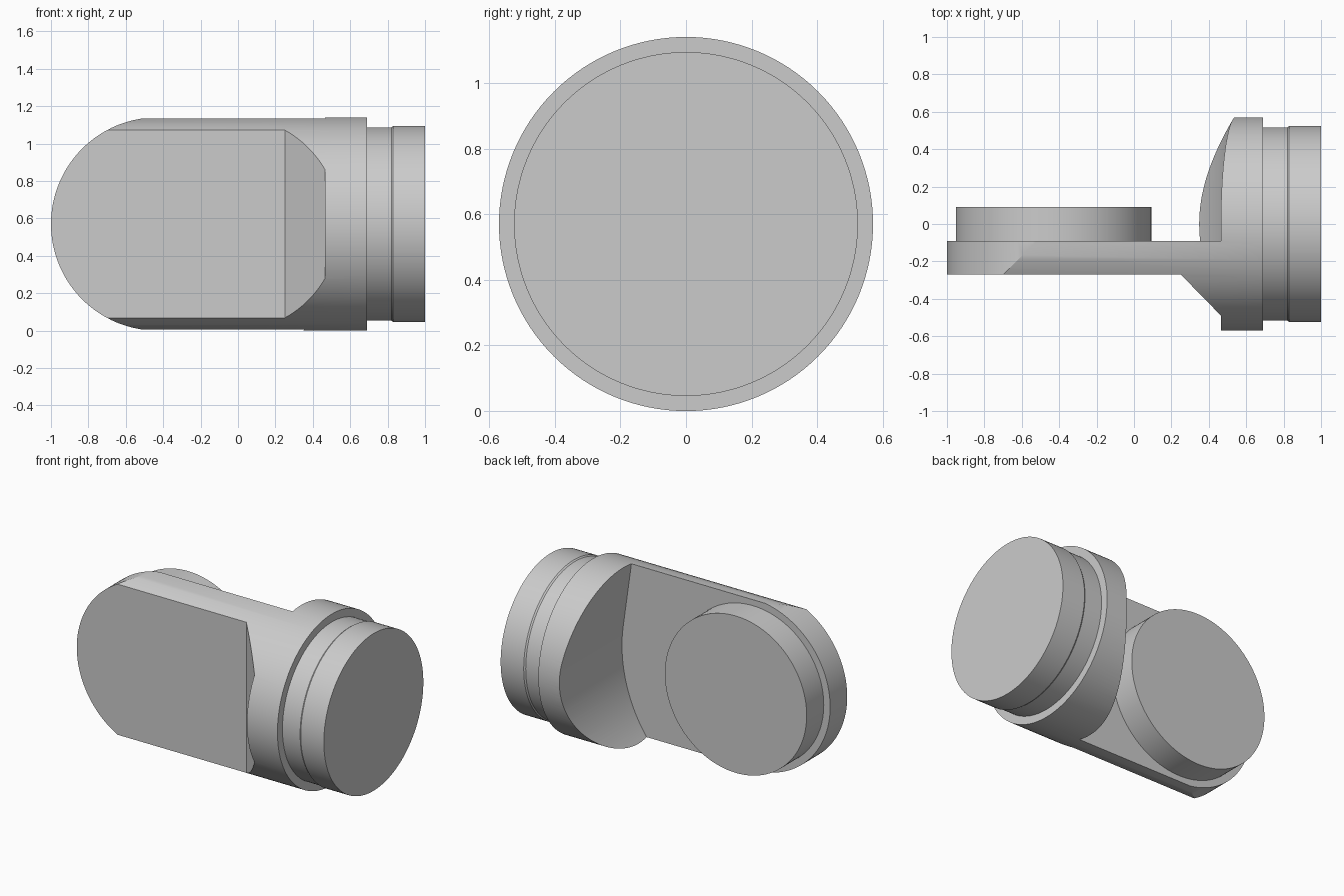
import bpy, bmesh
from math import sin, cos, pi, radians, sqrt
from mathutils import Vector

R, CZ, PIVOT = 0.57, 0.57, -0.43      # body radius, axis height, pin centre x
SEG = 128

cube = bpy.data.objects.get("Cube")
if cube:
    bpy.data.objects.remove(cube, do_unlink=True)

grey = bpy.data.materials.new("light grey")
grey.use_nodes = True
grey.diffuse_color = (0.6, 0.6, 0.6, 1)
grey.node_tree.nodes["Principled BSDF"].inputs["Base Color"].default_value = (0.6, 0.6, 0.6, 1)


def make_object(name, bm):
    bmesh.ops.recalc_face_normals(bm, faces=bm.faces)
    mesh = bpy.data.meshes.new(name)
    bm.to_mesh(mesh)
    bm.free()
    mesh.materials.append(grey)
    obj = bpy.data.objects.new(name, mesh)
    bpy.context.collection.objects.link(obj)
    return obj


def prism(name, points, direction):
    """Extrude a closed outline along a direction."""
    bm = bmesh.new()
    face = bm.faces.new([bm.verts.new(p) for p in points])
    new = bmesh.ops.extrude_face_region(bm, geom=[face])["geom"]
    verts = [v for v in new if isinstance(v, bmesh.types.BMVert)]
    bmesh.ops.translate(bm, verts=verts, vec=Vector(direction))
    return make_object(name, bm)


def turned(name, profile):
    """Solid of revolution about the x axis from (x, radius) pairs."""
    bm = bmesh.new()
    rings = []
    for x, r in profile:
        rings.append([bm.verts.new((x, r * sin(2 * pi * i / SEG), CZ + r * cos(2 * pi * i / SEG)))
                      for i in range(SEG)])
    for a, b in zip(rings, rings[1:]):
        for i in range(SEG):
            j = (i + 1) % SEG
            bm.faces.new((a[i], a[j], b[j], b[i]))
    bm.faces.new(rings[0])
    bm.faces.new(rings[-1])
    return make_object(name, bm)


def arc(radius, start, end, steps, y):
    """Arc around the pin axis, angles in degrees."""
    angles = [radians(start + (end - start) * i / steps) for i in range(steps + 1)]
    return [(PIVOT + radius * cos(a), y, CZ + radius * sin(a)) for a in angles]


def activate(obj):
    bpy.ops.object.select_all(action='DESELECT')
    obj.select_set(True)
    bpy.context.view_layer.objects.active = obj


def boolean(obj, cutter, operation):
    mod = obj.modifiers.new("cut", 'BOOLEAN')
    mod.object, mod.operation, mod.solver = cutter, operation, 'EXACT'
    activate(obj)
    bpy.ops.object.modifier_apply(modifier=mod.name)
    bpy.data.objects.remove(cutter, do_unlink=True)


# Body: round bar with a collar, a narrower neck and a plug at the end
body = turned("hinge_body", [(-1.1, R), (0.69, R), (0.69, 0.517), (0.82, 0.517),
                             (0.83, 0.524), (1.0, 0.524)])

# Round off the tongue end around the pin axis
outline = arc(R, 90, 270, 64, -1) + [(1.2, -1, CZ - R), (1.2, -1, CZ + R)]
outline = [(x, y, CZ + (z - CZ) * (1.0 if x < PIVOT - 0.001 else 1.05)) for x, y, z in outline]
boolean(body, prism("end_rounding", outline, (0, 2, 0)), 'INTERSECT')

# Flat front of the tongue with the slope up to the collar
front = [(-1.3, -0.27, -0.2), (0.25, -0.27, -0.2), (0.465, -0.49, -0.2),
         (0.465, -0.8, -0.2), (-1.3, -0.8, -0.2)]
boolean(body, prism("front_cut", front, (0, 0, 1.6)), 'DIFFERENCE')

# Clearance behind the tongue: arc below, tangent flat above
swing, tilt, top = 0.965, radians(8), 0.8
flat_x = PIVOT + (swing - top * sin(tilt)) / cos(tilt)
back = arc(swing, -50, 8, 48, -0.09) + [(flat_x, -0.09, CZ + top), (-1.3, -0.09, CZ + top),
                                        (-1.3, -0.09, CZ - 0.74)]
boolean(body, prism("back_cut", back, (0, 0.9, 0)), 'DIFFERENCE')

# Round pivot disc on the back of the tongue
disc = prism("pivot_disc", arc(0.523, 0, 360, SEG, -0.1)[:-1], (0, 0.19, 0))

for part in (body, disc):
    activate(part)
    bpy.ops.object.shade_smooth_by_angle(angle=radians(25))
